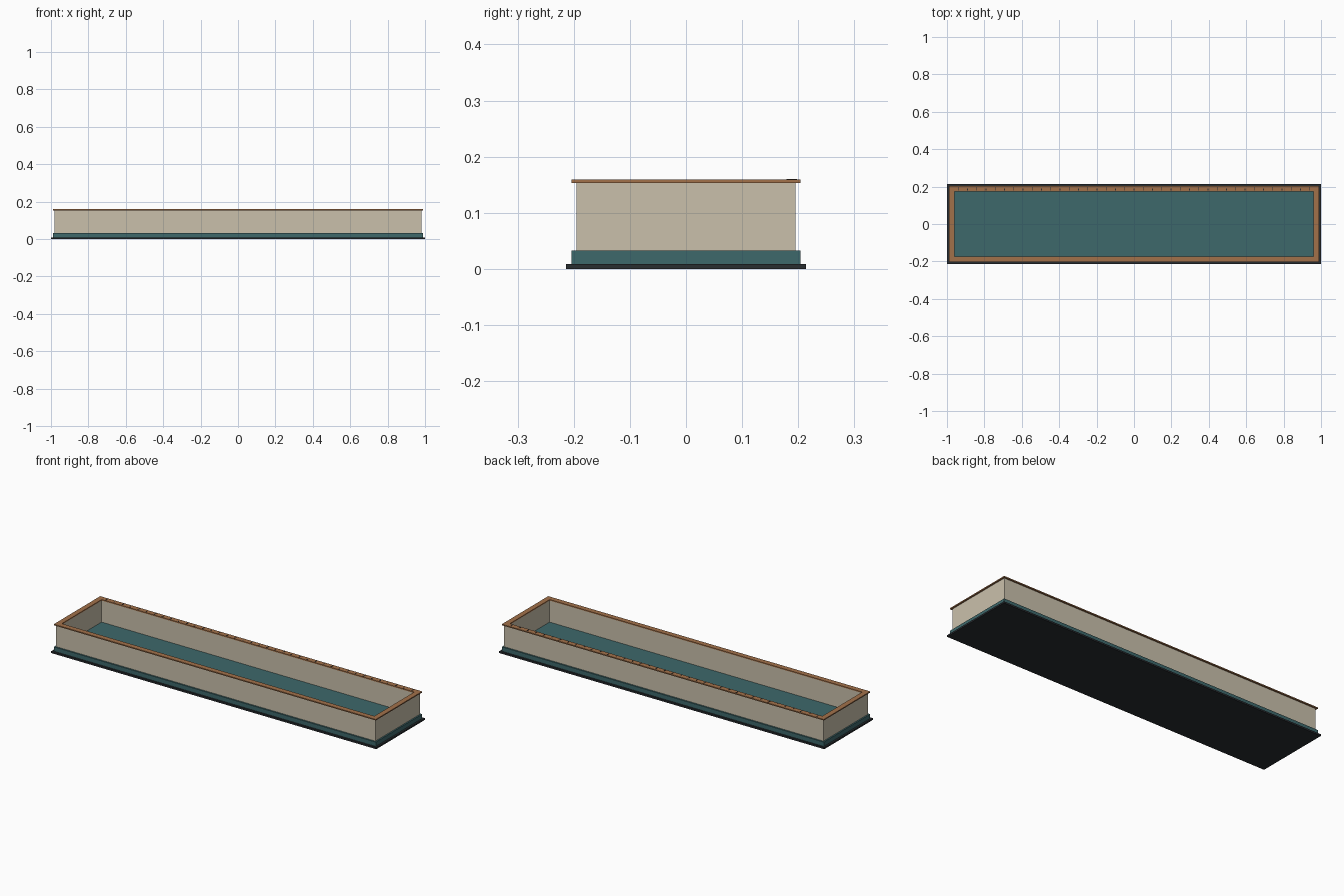
import bpy, bmesh

if "Cube" in bpy.data.objects:
    bpy.data.objects.remove(bpy.data.objects["Cube"])


def material(name, rgb):
    m = bpy.data.materials.new(name)
    m.diffuse_color = (*rgb, 1)
    m.use_nodes = True
    m.node_tree.nodes["Principled BSDF"].inputs["Base Color"].default_value = m.diffuse_color
    return m


CHARCOAL = material("charcoal", (0.022, 0.026, 0.030))
TEAL = material("teal", (0.048, 0.138, 0.147))
CREAM = material("cream", (0.59, 0.53, 0.41))
WOOD = material("copper_brown", (0.36, 0.165, 0.068))


def finish(bm, name, mat):
    bmesh.ops.recalc_face_normals(bm, faces=bm.faces)
    me = bpy.data.meshes.new(name)
    bm.to_mesh(me)
    bm.free()
    me.materials.append(mat)
    ob = bpy.data.objects.new(name, me)
    bpy.context.collection.objects.link(ob)
    return ob


def add_box(bm, x0, x1, y0, y1, z0, z1):
    verts = bmesh.ops.create_cube(bm, size=1)["verts"]
    for v in verts:
        v.co.x = x1 if v.co.x > 0 else x0
        v.co.y = y1 if v.co.y > 0 else y0
        v.co.z = z1 if v.co.z > 0 else z0


def slab(name, hx, hy, z0, z1, mat):
    bm = bmesh.new()
    add_box(bm, -hx, hx, -hy, hy, z0, z1)
    return finish(bm, name, mat)


def frame(name, ox, oy, ix, iy, z0, z1, mat):
    """Closed rectangular ring swept around the four corners."""
    bm = bmesh.new()
    rings = []
    for sx, sy in ((-1, -1), (1, -1), (1, 1), (-1, 1)):
        rings.append([bm.verts.new((sx * hx, sy * hy, z))
                      for hx, hy, z in ((ox, oy, z0), (ox, oy, z1),
                                        (ix, iy, z1), (ix, iy, z0))])
    for i in range(4):
        a, b = rings[i], rings[(i + 1) % 4]
        for j in range(4):
            k = (j + 1) % 4
            bm.faces.new((a[j], b[j], b[k], a[k]))
    return finish(bm, name, mat)


# stepped base, floor, walls and overhanging rim
slab("base_plate", 1.0, 0.214, 0.0, 0.009, CHARCOAL)
slab("floor_slab", 0.99, 0.204, 0.009, 0.033, TEAL)
frame("walls", 0.982, 0.1955, 0.962, 0.176, 0.033, 0.153, CREAM)
frame("top_rim", 0.99, 0.204, 0.961, 0.175, 0.153, 0.159, WOOD)

# measuring marks along the back rim, every second one longer
bm = bmesh.new()
for i in range(39):
    x = -0.94 + i * 1.88 / 38
    top = 0.198 if i % 2 == 0 else 0.190
    add_box(bm, x - 0.002, x + 0.002, 0.179, top, 0.159, 0.160)
finish(bm, "rim_marks", CHARCOAL)
